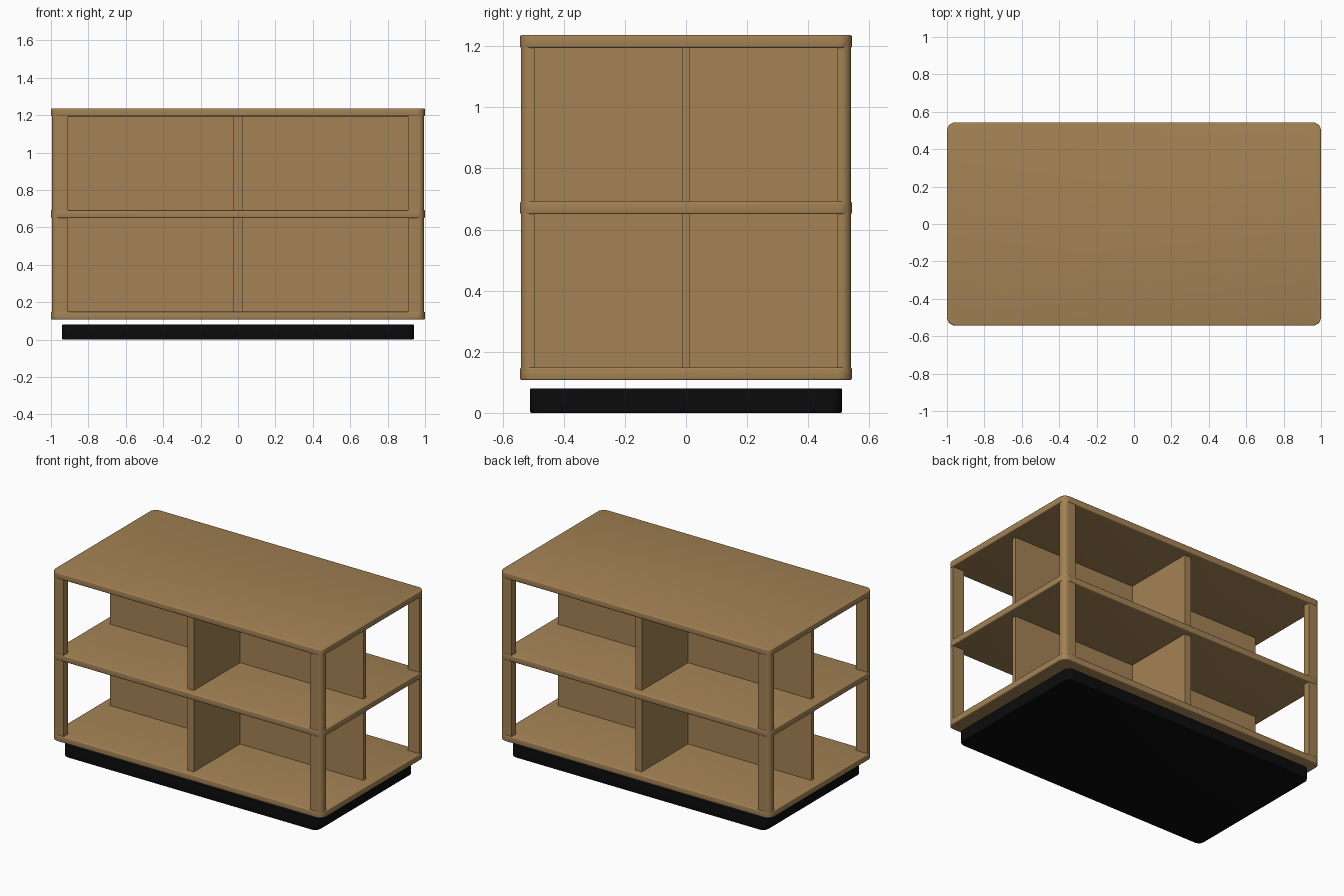
import bpy, bmesh, math

if "Cube" in bpy.data.objects:
    bpy.data.objects.remove(bpy.data.objects["Cube"], do_unlink=True)


def make_material(name, rgb):
    mat = bpy.data.materials.new(name)
    mat.use_nodes = True
    mat.diffuse_color = (*rgb, 1)
    mat.node_tree.nodes["Principled BSDF"].inputs["Base Color"].default_value = (*rgb, 1)
    return mat


wood = make_material("oak wood", (0.37, 0.225, 0.09))
black = make_material("black plinth", (0.0035, 0.0035, 0.0035))


def box(name, half_x, half_y, z0, z1, mat, center=(0, 0), radius=0, edge=0, outer_only=False):
    """Box with optional rounded upright corners and softened rims."""
    bm = bmesh.new()
    bmesh.ops.create_cube(bm, size=1)
    for v in bm.verts:
        v.co.x = center[0] + v.co.x * 2 * half_x
        v.co.y = center[1] + v.co.y * 2 * half_y
        v.co.z = z0 if v.co.z < 0 else z1
    if radius:
        upright = [e for e in bm.edges if abs(e.verts[0].co.z - e.verts[1].co.z) > 1e-4]
        if outer_only:
            upright = [max(upright, key=lambda e: e.verts[0].co.xy.length)]
        bmesh.ops.bevel(bm, geom=upright, offset=radius, segments=8, profile=0.5, affect='EDGES')
    if edge:
        rim = [e for e in bm.edges if e.calc_face_angle(0) > math.radians(60)]
        bmesh.ops.bevel(bm, geom=rim, offset=edge, segments=3, profile=0.5, affect='EDGES')
    mesh = bpy.data.meshes.new(name)
    bm.to_mesh(mesh)
    bm.free()
    mesh.materials.append(mat)
    obj = bpy.data.objects.new(name, mesh)
    bpy.context.collection.objects.link(obj)
    bpy.ops.object.select_all(action='DESELECT')
    obj.select_set(True)
    bpy.context.view_layer.objects.active = obj
    bpy.ops.object.shade_smooth_by_angle(angle=math.radians(35))
    return obj


# Plinth, floating just under the lowest board
box("plinth", 0.94, 0.51, 0, 0.08, black, radius=0.04, edge=0.004)

# Three rounded boards
boards = {"bottom_shelf": 0.107, "middle_shelf": 0.65, "top_board": 1.194}
thickness = 0.042
for name, z in boards.items():
    box(name, 1.0, 0.543, z, z + thickness, wood, radius=0.045, edge=0.006)

# Corner posts, rounded on the outside corner only
for side, sx in (("left", 1), ("right", -1)):
    for end, sy in (("front", -1), ("back", 1)):
        box(f"{end}_{side}_post", 0.0425, 0.0225, 0.13, 1.215, wood,
            center=(sx * 0.9525, sy * 0.5175), radius=0.03, outer_only=True)

# Crossed dividers in each storey
for level, z0, z1 in (("lower", 0.145, 0.655), ("upper", 0.688, 1.198)):
    box(f"{level}_long_divider", 0.935, 0.013, z0, z1, wood)
    box(f"{level}_cross_divider", 0.024, 0.5, z0, z1, wood)
